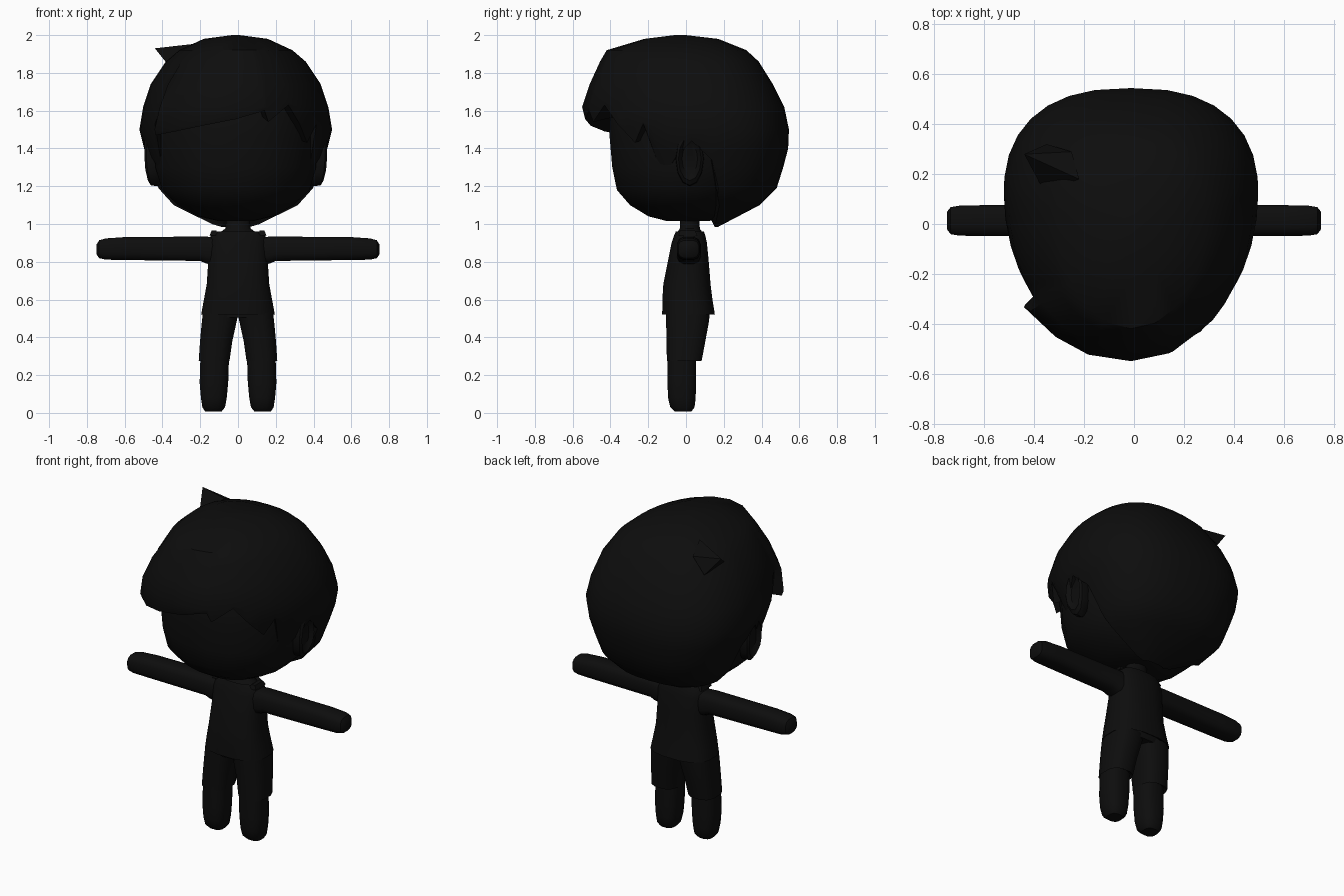
import bpy, bmesh, math
from mathutils import Vector

if "Cube" in bpy.data.objects:
    bpy.data.objects.remove(bpy.data.objects["Cube"])

black = bpy.data.materials.new("near_black")
black.diffuse_color = (0.004, 0.004, 0.004, 1)
black.use_nodes = True
black.node_tree.nodes["Principled BSDF"].inputs["Base Color"].default_value = black.diffuse_color


def make(name, rings, cap_first=True, cap_last=True, angle=40):
    """Skin a list of equal-length closed rings."""
    bm = bmesh.new()
    vs = [[bm.verts.new(p) for p in r] for r in rings]
    n = len(vs[0])
    for a, b in zip(vs, vs[1:]):
        for i in range(n):
            j = (i + 1) % n
            bm.faces.new((a[i], a[j], b[j], b[i]))
    if cap_first:
        bm.faces.new(vs[0][::-1])
    if cap_last:
        bm.faces.new(vs[-1])
    bmesh.ops.recalc_face_normals(bm, faces=bm.faces)
    me = bpy.data.meshes.new(name)
    bm.to_mesh(me)
    bm.free()
    me.materials.append(black)
    ob = bpy.data.objects.new(name, me)
    bpy.context.collection.objects.link(ob)
    bpy.ops.object.select_all(action='DESELECT')
    bpy.context.view_layer.objects.active = ob
    ob.select_set(True)
    bpy.ops.object.shade_smooth_by_angle(angle=math.radians(angle))
    return ob


def spow(v, e):
    return math.copysign(abs(v) ** e, v)


def ring(z, x0, x1, y0, y1, n=14, e=0.85):
    """Rounded horizontal section between x0..x1 and y0..y1."""
    out = []
    for i in range(n):
        a = math.tau * (i + 0.5) / n
        out.append(((x0 + x1) / 2 + (x1 - x0) / 2 * spow(math.sin(a), e),
                    (y0 + y1) / 2 - (y1 - y0) / 2 * spow(math.cos(a), e), z))
    return out


CX = -0.012  # the head sits slightly off centre

# Head
head = [(1.015, .09, -.10, .12), (1.04, .20, -.20, .22), (1.10, .31, -.30, .30),
        (1.18, .395, -.37, .36), (1.30, .43, -.395, .41), (1.47, .44, -.41, .42),
        (1.65, .41, -.40, .40), (1.80, .31, -.30, .31), (1.88, .12, -.12, .12)]
make("head", [ring(z, CX - w, CX + w, a, b, 20, 0.95) for z, w, a, b in head])

# Hair: profile rows are height, half width, front y, back y
profile = [(.985, .08, .10, .17), (1.02, .19, -.10, .30), (1.10, .33, -.25, .39),
           (1.19, .41, -.38, .48), (1.38, .48, -.47, .54), (1.50, .51, -.52, .545),
           (1.62, .49, -.55, .52), (1.74, .45, -.51, .46), (1.86, .37, -.455, .385),
           (1.92, .30, -.42, .32), (1.98, .17, -.22, .17), (2.0, .02, -.06, 0)]


def hair_point(deg, z, k=1.0):
    for p, q in zip(profile, profile[1:]):
        if z <= q[0]:
            break
    t = (z - p[0]) / (q[0] - p[0])
    w, f, b = (p[i] + (q[i] - p[i]) * t for i in (1, 2, 3))
    ym = f + (b - f) * 0.6
    s, c = math.sin(math.radians(deg)), math.cos(math.radians(deg))
    if c < 0:   # squarer at the back
        s, c = spow(s, 0.8), spow(c, 0.85)
    y = ym - c * (ym - f if c > 0 else b - ym) * k
    return (CX + w * s * k, y, z)


# Hairline columns: angle from the front, lower edge height, outward scale
fringe = [(-50, 1.47, 1.10), (-36, 1.49, 1.07), (-20, 1.52, 1.03), (0, 1.555, 1),
          (18, 1.60, 1), (20, 1.54, 1), (35, 1.63, 1), (42, 1.53, 1), (50, 1.43, 1)]
side = [(58, 1.53), (62, 1.25), (71, 1.35), (81, 1.44), (90, 1.34), (94, 1.15), (97, 1.0)]
cols = fringe + [(a, z, 1) for a, z in side]
cols += [(a, .985, 1) for a in range(108, 256, 12)]
cols += [(360 - a, z, 1) for a, z in side[::-1]] + [(307, 1.62, 1)]
heights = [1.10, 1.19, 1.30, 1.40, 1.50, 1.62, 1.74, 1.86, 1.92, 1.98, 2.0]
rows = [[], []]
for a, z, k in cols:          # tucked underside, then the visible edge
    x, y, _ = hair_point(a, z, k)
    rows[0].append((CX + (x - CX) * .8, .08 + (y - .08) * .78, z + .03))
    rows[1].append((x, y, z))
for h in heights:
    r = []
    for i, (a, z, k) in enumerate(cols):
        frac = max(0, min(1, (1.9 - h) / .4))
        # rows below the hairline collapse towards it
        hz = max(h, z + .002 * (heights.index(h) + 1)) if h < 1.7 else h
        r.append(hair_point(a, min(hz, 2.0), 1 + (k - 1) * frac))
    rows.append(r)
make("hair", rows, angle=35)

# Tuft of hair standing off the crown
base = [(-.22, .18, 1.955), (-.36, .13, 1.83), (-.35, .32, 1.82), (-.25, .29, 1.90)]
tip = Vector((-.44, .28, 1.93))
make("hair_tuft", [base, [tip + (Vector(p) - tip) * .01 for p in base]])

# Ears: tilted rounded shells with a hollow
for s, nm in ((1, "right"), (-1, "left")):
    rings = []
    for out, k in ((-.05, .75), (.0, 1), (.035, .97), (.045, .80), (.02, .55)):
        r = []
        for i in range(12):
            a = math.tau * i / 12
            dz = .145 * k * math.sin(a)
            bulge = .035 * (1 - abs(dz + .04) / .15)
            r.append((CX + s * (.425 + out + bulge * .5 + dz * .12),
                      .02 + .075 * k * math.cos(a), 1.345 + dz))
        rings.append(r)
    make("ear_" + nm, rings)

# Neck
make("neck", [ring(z, -w, w, .02 - d, .02 + d, 12, 1) for z, w, d in
              ((.93, .13, .08), (.955, .10, .07), (.975, .07, .055), (1.06, .06, .052))])

# Shirt with a flared hem and open collar
shirt = [(.55, .15, -.09, .11), (.52, .198, -.128, .155), (.60, .183, -.127, .142),
         (.68, .168, -.122, .132), (.80, .160, -.098, .122), (.90, .158, -.078, .112),
         (.945, .145, -.062, .102), (.96, .125, -.055, .095), (.94, .10, -.045, .08)]
make("shirt", [ring(z, -w, w, a, b, 16, .75) for z, w, a, b in shirt])

# Collar points
for s in (1, -1):
    c = [(s * .10, -.04, .94), (s * .15, -.04, .94), (s * .15, .06, .94), (s * .10, .06, .94)]
    make("collar", [c, [(s * (.115 if i in (0, 3) else .14), y * .8, .965)
                        for i, (x, y, z) in enumerate(c)]])

# Hips joining the legs
make("hips", [ring(z, -w, w, -.108, b, 14, .75) for z, w, b in
              ((.505, .175, .12), (.53, .19, .13), (.60, .165, .11))])

for s, nm in ((1, "right"), (-1, "left")):
    # Sleeve and arm, tapering to a rounded hand
    arm = [(.10, .775, .93, -.05, .08), (.17, .79, .935, -.05, .08),
           (.20, .803, .935, -.05, .077), (.60, .808, .932, -.05, .077),
           (.70, .810, .925, -.048, .075), (.735, .818, .915, -.042, .069),
           (.75, .84, .89, -.022, .05)]
    rings = []
    for x, z0, z1, y0, y1 in arm:
        rings.append([(s * x, p[1], p[0]) for p in ring(0, z0, z1, y0, y1, 12, .65)])
    make("arm_" + nm, rings)

    # Leg and foot
    def limb(name, secs):
        make(name, [ring(z, min(s * a, s * b), max(s * a, s * b), c, d, 12, .72)
                    for z, a, b, c, d in secs])
    limb("leg_" + nm, [(.008, .085, .175, -.06, .03), (.03, .067, .19, -.085, .047),
                       (.08, .058, .198, -.097, .053), (.16, .05, .205, -.10, .055),
                       (.32, .045, .20, -.10, .055)])
    # Trouser leg with an open, stepped cuff
    limb("trouser_" + nm, [(.30, .05, .195, -.09, .05), (.275, .043, .21, -.104, .085),
                           (.38, .028, .203, -.105, .105), (.47, .008, .195, -.108, .122),
                           (.53, -.005, .188, -.11, .13)])
